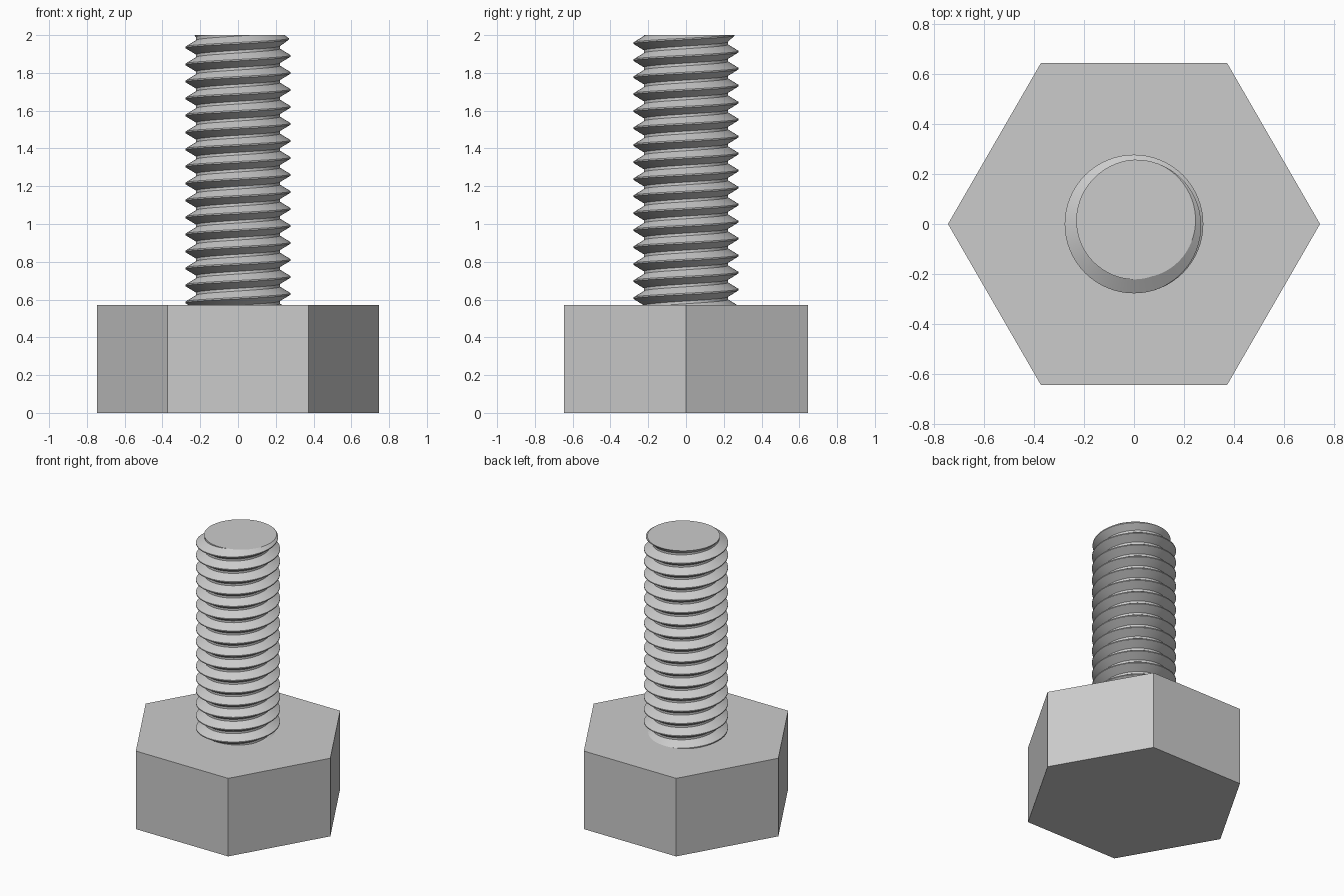
import bpy, bmesh, math

cube = bpy.data.objects.get("Cube")
if cube:
    bpy.data.objects.remove(cube, do_unlink=True)

HEAD_RADIUS, HEAD_HEIGHT, TOP = 0.746, 0.57, 2.0
MAJOR, MINOR, PITCH = 0.278, 0.222, 0.09
CREST_AT_X = 1.98      # height of the last crest on the +x side
SEGMENTS = 64

steel = bpy.data.materials.new("steel grey")
steel.use_nodes = True
steel.diffuse_color = (0.6, 0.6, 0.6, 1)
steel.node_tree.nodes["Principled BSDF"].inputs["Base Color"].default_value = (0.6, 0.6, 0.6, 1)


def make_object(name, bm):
    bmesh.ops.recalc_face_normals(bm, faces=bm.faces)
    mesh = bpy.data.meshes.new(name)
    bm.to_mesh(mesh)
    bm.free()
    mesh.materials.append(steel)
    obj = bpy.data.objects.new(name, mesh)
    bpy.context.collection.objects.link(obj)
    return obj


# Hexagonal head with corners on the x axis
bm = bmesh.new()
ring = [bm.verts.new((HEAD_RADIUS * math.cos(i * math.pi / 3),
                      HEAD_RADIUS * math.sin(i * math.pi / 3), 0)) for i in range(6)]
base = bm.faces.new(ring)
top = bmesh.ops.extrude_face_region(bm, geom=[base], use_keep_orig=True)
bmesh.ops.translate(bm, vec=(0, 0, HEAD_HEIGHT),
                    verts=[v for v in top["geom"] if isinstance(v, bmesh.types.BMVert)])
make_object("hex_head", bm)


# Threaded shank: a V profile swept along a right-handed helix
def crest_radius(turn):
    """The crest fades into the core over the last turn and a quarter."""
    fade = min(max((turn + 0.2) / 1.25, 0), 1)
    return MAJOR + (MINOR - MAJOR) * fade


bm = bmesh.new()
previous = None
for step in range(-18 * SEGMENTS, 3 * SEGMENTS + 1):
    turn = step / SEGMENTS
    angle = turn * math.tau
    crest = crest_radius(turn)
    profile = [(MINOR, -0.5), (MINOR, -0.42), (crest, -0.04),
               (crest, 0.04), (MINOR, 0.42), (MINOR, 0.5)]
    row = [bm.verts.new((r * math.cos(angle), r * math.sin(angle),
                         CREST_AT_X + (turn + offset) * PITCH)) for r, offset in profile]
    if previous:
        for a, b, c, d in zip(previous, row, row[1:], previous[1:]):
            bm.faces.new((a, b, c, d))
    previous = row
bmesh.ops.remove_doubles(bm, verts=bm.verts, dist=0.0005)

# Trim both ends flat and cap them
for height, direction in ((TOP, 1), (HEAD_HEIGHT - 0.04, -1)):
    cut = bmesh.ops.bisect_plane(bm, geom=bm.verts[:] + bm.edges[:] + bm.faces[:],
                                 plane_co=(0, 0, height), plane_no=(0, 0, direction),
                                 clear_outer=True)
    rim = [e for e in cut["geom_cut"] if isinstance(e, bmesh.types.BMEdge)]
    bmesh.ops.contextual_create(bm, geom=rim)

shank = make_object("threaded_shank", bm)
bpy.ops.object.select_all(action='DESELECT')
shank.select_set(True)
bpy.context.view_layer.objects.active = shank
bpy.ops.object.shade_smooth_by_angle(angle=math.radians(30))
